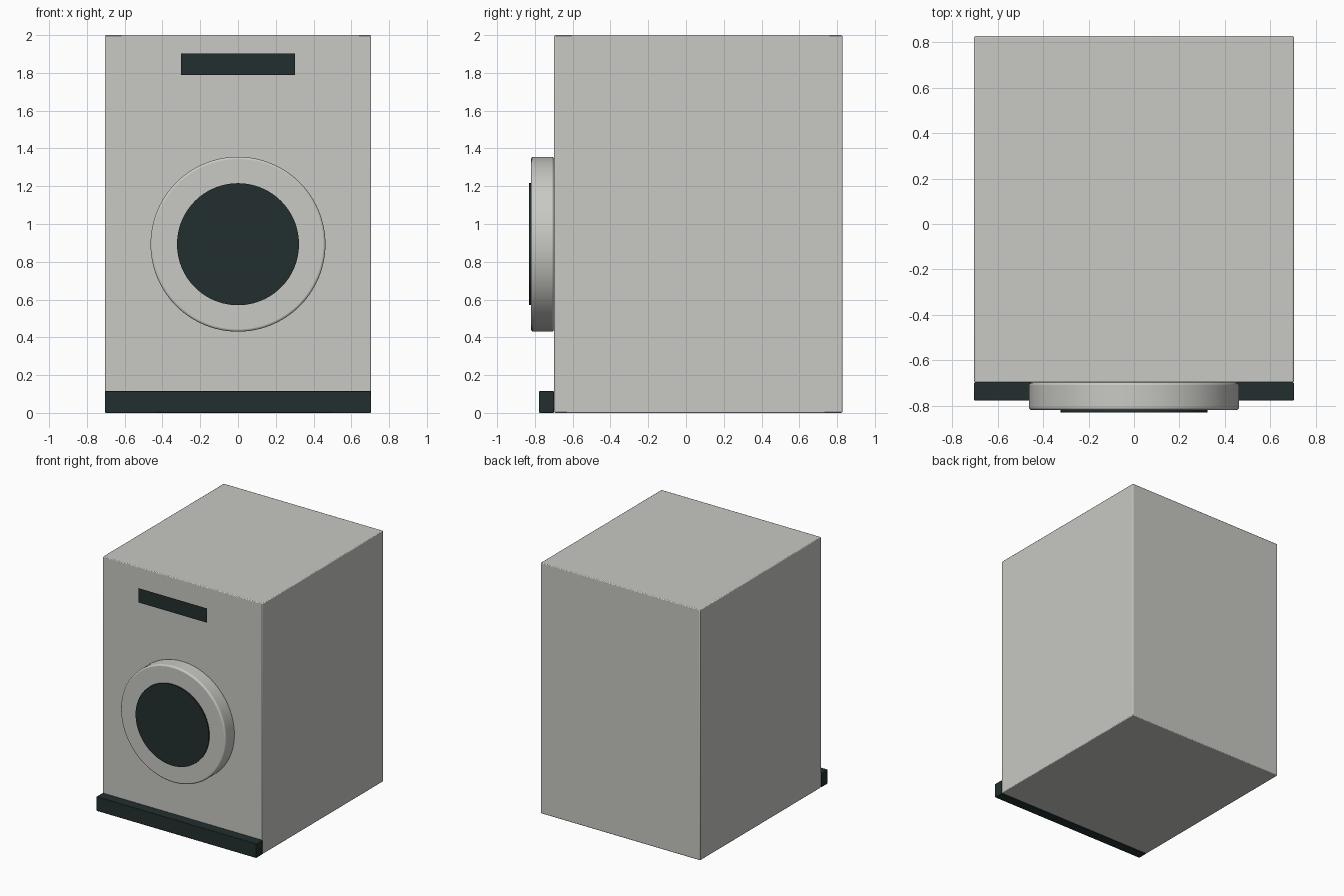
import bpy
from math import pi, radians

cube = bpy.data.objects.get("Cube")
if cube:
    bpy.data.objects.remove(cube, do_unlink=True)


def material(name, rgb):
    m = bpy.data.materials.new(name)
    m.use_nodes = True
    m.diffuse_color = (*rgb, 1)
    m.node_tree.nodes["Principled BSDF"].inputs["Base Color"].default_value = (*rgb, 1)
    return m


pale = material("pale grey enamel", (0.58, 0.58, 0.55))
dark = material("dark green grey", (0.016, 0.028, 0.028))


def finish(name, mat, bevel=0.0, segments=2):
    ob = bpy.context.object
    ob.name = name
    ob.data.materials.append(mat)
    bpy.ops.object.transform_apply(location=False, rotation=True, scale=True)
    if bevel:
        mod = ob.modifiers.new("soft edges", "BEVEL")
        mod.width = bevel
        mod.segments = segments
        mod.limit_method = "ANGLE"
    bpy.ops.object.shade_smooth_by_angle(angle=radians(35))
    return ob


def box(name, mat, lo, hi, bevel=0.0):
    bpy.ops.mesh.primitive_cube_add(size=1, location=[(a + b) / 2 for a, b in zip(lo, hi)])
    bpy.context.object.scale = [b - a for a, b in zip(lo, hi)]
    return finish(name, mat, bevel)


def disc(name, mat, radius, front, back, z, bevel=0.0):
    bpy.ops.mesh.primitive_cylinder_add(vertices=96, radius=radius, depth=back - front,
                                        location=(0, (front + back) / 2, z),
                                        rotation=(pi / 2, 0, 0))
    return finish(name, mat, bevel, 3)


# Cabinet and kick plate
box("cabinet", pale, (-0.705, -0.698, 0), (0.705, 0.828, 2), 0.006)
box("kick_plate", dark, (-0.705, -0.778, 0), (0.705, -0.698, 0.115), 0.004)

# Round door with its window
disc("door_ring", pale, 0.463, -0.82, -0.698, 0.893, 0.012)
disc("door_window", dark, 0.323, -0.83, -0.818, 0.893)

# Display panel: a thin sheet standing ahead of the cabinet, level with the door
bpy.ops.mesh.primitive_plane_add(size=1, location=(0, -0.822, 1.845), rotation=(pi / 2, 0, 0))
bpy.context.object.scale = (0.602, 0.114, 1)
finish("display_panel", dark)
